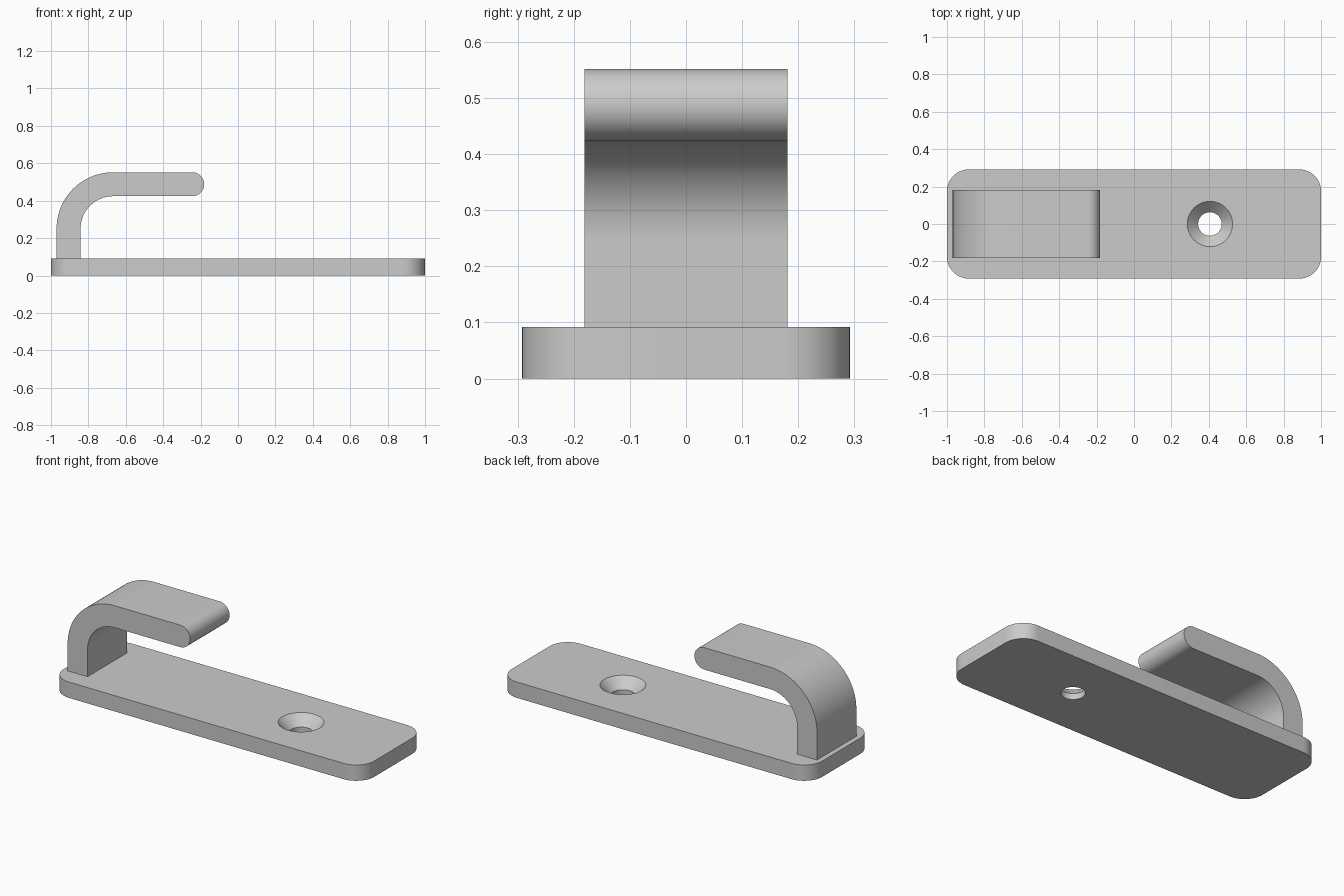
import bpy, bmesh, math

if "Cube" in bpy.data.objects:
    bpy.data.objects.remove(bpy.data.objects["Cube"])

grey = bpy.data.materials.new("plain_grey")
grey.diffuse_color = (0.6, 0.6, 0.6, 1)
grey.use_nodes = True
grey.node_tree.nodes["Principled BSDF"].inputs["Base Color"].default_value = grey.diffuse_color


def arc(cx, cy, r, a0, a1, n=24):
    """Points on an arc, angles in degrees."""
    return [(cx + r * math.cos(math.radians(a0 + (a1 - a0) * i / n)),
             cy + r * math.sin(math.radians(a0 + (a1 - a0) * i / n))) for i in range(n + 1)]


def make_object(name, bm):
    bmesh.ops.recalc_face_normals(bm, faces=bm.faces)
    mesh = bpy.data.meshes.new(name)
    bm.to_mesh(mesh)
    bm.free()
    mesh.materials.append(grey)
    obj = bpy.data.objects.new(name, mesh)
    bpy.context.collection.objects.link(obj)
    return obj


def prism(name, points, offset):
    """Extrude a closed outline of 3D points along offset."""
    bm = bmesh.new()
    face = bm.faces.new([bm.verts.new(p) for p in points])
    top = bmesh.ops.extrude_face_region(bm, geom=[face])["geom"]
    bmesh.ops.translate(bm, vec=offset, verts=[v for v in top if isinstance(v, bmesh.types.BMVert)])
    return make_object(name, bm)


def smooth(obj):
    bpy.ops.object.select_all(action="DESELECT")
    obj.select_set(True)
    bpy.context.view_layer.objects.active = obj
    bpy.ops.object.shade_smooth_by_angle(angle=math.radians(30))


# Base plate with rounded corners
HX, HY, H, R = 1.0, 0.292, 0.092, 0.117
outline = []
for sx, sy, a in ((1, 1, 0), (-1, 1, 90), (-1, -1, 180), (1, -1, 270)):
    outline += arc(sx * (HX - R), sy * (HY - R), R, a, a + 90, 16)
plate = prism("base_plate", [(x, y, 0) for x, y in outline], (0, 0, H))

# Countersunk screw hole, cut by a turned profile of (radius, height)
profile = [(0.063, -0.05), (0.063, 0.034), (0.121, H), (0.121, H + 0.05)]
bm = bmesh.new()
rings = [[bm.verts.new((0.406 + x, y, z)) for x, y in arc(0, 0, r, 0, 360, 64)[:-1]]
         for r, z in profile]
for low, high in zip(rings, rings[1:]):
    for i in range(64):
        j = (i + 1) % 64
        bm.faces.new((low[i], low[j], high[j], high[i]))
bm.faces.new(rings[0])
bm.faces.new(rings[-1])
cutter = make_object("screw_hole_cutter", bm)
cutter.hide_render = True
cut = plate.modifiers.new("screw_hole", "BOOLEAN")
cut.operation, cut.solver, cut.object = "DIFFERENCE", "EXACT", cutter
bpy.context.view_layer.objects.active = plate
bpy.ops.object.modifier_apply(modifier=cut.name)
bpy.data.objects.remove(cutter)

# Bent hook with a fully rounded tip
LEFT, TOP, T, W, BEND = -0.97, 0.552, 0.128, 0.181, 0.302
cx, cz = LEFT + BEND, TOP - BEND
side = [(LEFT + T, H), (LEFT, H)]
side += arc(cx, cz, BEND, 180, 90, 32)
side += arc(-0.181 - T / 2, TOP - T / 2, T / 2, 90, -90)
side += arc(cx, cz, BEND - T, 90, 180, 32)
hook = prism("hook", [(x, -W, z) for x, z in side], (0, 2 * W, 0))

for part in (plate, hook):
    smooth(part)
